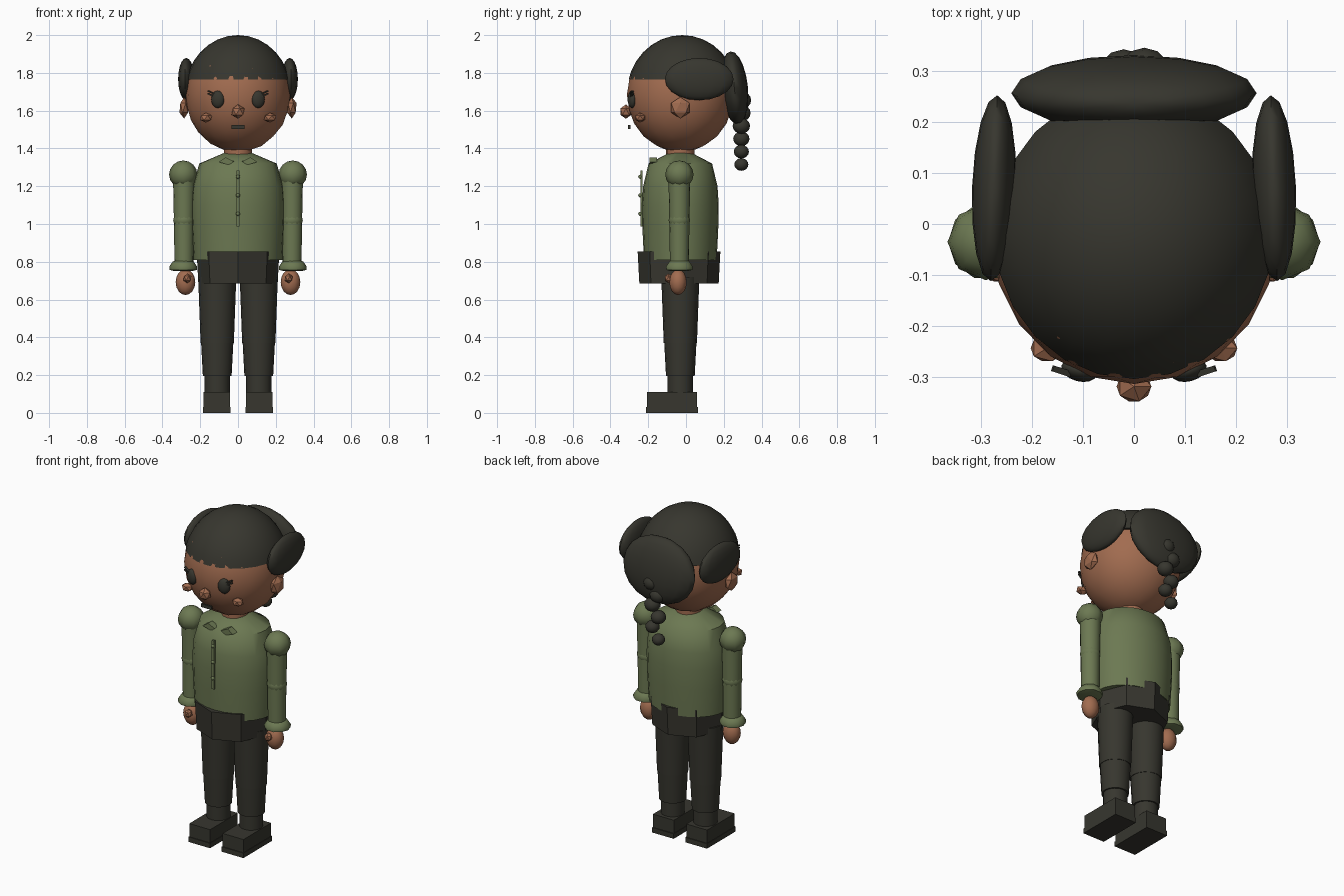
import bpy, bmesh, math
from mathutils import Vector, Matrix, Euler

old = bpy.data.objects.get("Cube")
if old:
    bpy.data.objects.remove(old, do_unlink=True)

CY = -0.03  # depth of the body axis


def material(name, rgb):
    m = bpy.data.materials.new(name)
    m.use_nodes = True
    m.diffuse_color = (*rgb, 1)
    bsdf = next(n for n in m.node_tree.nodes if n.type == 'BSDF_PRINCIPLED')
    bsdf.inputs["Base Color"].default_value = (*rgb, 1)
    return m


SKIN = material("warm skin", (0.36, 0.15, 0.08))
GREEN = material("sage green knit", (0.15, 0.19, 0.085))
DARK = material("charcoal", (0.038, 0.037, 0.028))


def finish(name, bm, mat, smooth=40):
    bmesh.ops.recalc_face_normals(bm, faces=bm.faces)
    me = bpy.data.meshes.new(name)
    bm.to_mesh(me)
    bm.free()
    me.materials.append(mat)
    ob = bpy.data.objects.new(name, me)
    bpy.context.collection.objects.link(ob)
    if smooth:
        bpy.ops.object.select_all(action='DESELECT')
        ob.select_set(True)
        bpy.context.view_layer.objects.active = ob
        bpy.ops.object.shade_smooth_by_angle(angle=math.radians(smooth))
    return ob


def placed(loc, size, rot=(0, 0, 0)):
    turn = Euler([math.radians(a) for a in rot]).to_matrix().to_4x4()
    return Matrix.Translation(loc) @ turn @ Matrix.Diagonal((*size, 1))


def ball(name, mat, loc, size, rot=(0, 0, 0), seg=16, rings=10, smooth=60):
    bm = bmesh.new()
    bmesh.ops.create_uvsphere(bm, u_segments=seg, v_segments=rings, radius=1,
                              matrix=placed(loc, size, rot))
    return finish(name, bm, mat, smooth)


def gem(name, mat, loc, size, rot=(0, 0, 0), sub=1, smooth=0):
    bm = bmesh.new()
    bmesh.ops.create_icosphere(bm, subdivisions=sub, radius=1, matrix=placed(loc, size, rot))
    return finish(name, bm, mat, smooth)


def box(name, mat, loc, size, rot=(0, 0, 0)):
    bm = bmesh.new()
    bmesh.ops.create_cube(bm, size=1, matrix=placed(loc, size, rot))
    return finish(name, bm, mat, 0)


def lathe(name, mat, x, y, profile, depth=1.0, seg=16, smooth=40):
    """Closed stack of elliptical rings from (radius, height) pairs."""
    bm = bmesh.new()
    rings = []
    for r, z in profile:
        angles = [math.tau * i / seg for i in range(seg)]
        rings.append([bm.verts.new((x + r * math.cos(a), y + r * depth * math.sin(a), z))
                      for a in angles])
    for a, b in zip(rings, rings[1:]):
        for i in range(seg):
            j = (i + 1) % seg
            bm.faces.new((a[i], a[j], b[j], b[i]))
    bm.faces.new(rings[0])
    bm.faces.new(rings[-1])
    return finish(name, bm, mat, smooth)


# Head and hair cap cut off level at the fringe
gem("head", SKIN, (0, CY, 1.685), (0.278, 0.283, 0.305), sub=3, smooth=60)
bm = bmesh.new()
bmesh.ops.create_uvsphere(bm, u_segments=24, v_segments=16, radius=1,
                          matrix=placed((0, -0.02, 1.69), (0.283, 0.293, 0.31)))
cut = bmesh.ops.bisect_plane(bm, geom=bm.verts[:] + bm.edges[:] + bm.faces[:],
                             plane_co=(0, 0, 1.765), plane_no=(0, 0, 1), clear_inner=True)
bmesh.ops.contextual_create(bm, geom=[e for e in cut["geom_cut"]
                                      if isinstance(e, bmesh.types.BMEdge)])
finish("hair_cap", bm, DARK, 50)

# Back bun and braid
ball("back_bun", DARK, (0, 0.256, 1.72), (0.24, 0.072, 0.195), (6, 0, 0))
for i in range(6):
    r = 0.052 - 0.003 * i
    ball(f"braid_bead_{i + 1}", DARK, (0.02 * (-1) ** i, 0.293, 1.655 - 0.068 * i),
         (r, r, r * 0.9), seg=12, rings=8)

# Face, neck
gem("nose", SKIN, (0, -0.318, 1.595), (0.038, 0.034, 0.038))
box("mouth", DARK, (0, -0.3, 1.513), (0.07, 0.012, 0.02))
lathe("neck", SKIN, 0, CY, [(0.075, 1.33), (0.075, 1.42)])

# Sweater, button strip and hips
lathe("sweater", GREEN, 0, CY,
      [(0.235, 0.81), (0.245, 0.98), (0.248, 1.1), (0.24, 1.2), (0.205, 1.32), (0.07, 1.378)],
      depth=0.82, seg=24, smooth=50)
box("button_strip", GREEN, (0, -0.235, 1.135), (0.016, 0.012, 0.295))
for i in range(3):
    gem(f"button_{i + 1}", GREEN, (0, -0.243, 1.25 - 0.098 * i), (0.011, 0.01, 0.011), sub=2, smooth=60)
lathe("hips", DARK, 0, -0.037, [(0.21, 0.685), (0.219, 0.855)], seg=8, smooth=0)

for side, s in (("left", 1), ("right", -1)):
    # Hair and face details
    ball(f"{side}_side_bun", DARK, (s * 0.274, 0.07, 1.767), (0.043, 0.182, 0.112), (0, 0, s * 2))
    gem(f"{side}_ear", SKIN, (s * 0.285, CY, 1.615), (0.028, 0.057, 0.057))
    gem(f"{side}_cheek", SKIN, (s * 0.17, -0.243, 1.563), (0.036, 0.03, 0.026))
    ball(f"{side}_eye", DARK, (s * 0.107, -0.286, 1.66), (0.036, 0.022, 0.046), (0, 0, s * 15))
    for k in range(2):
        box(f"{side}_lash_{k + 1}", DARK, (s * 0.142, -0.288, 1.682 + 0.014 * k),
            (0.04, 0.012, 0.007), (0, s * -25, s * 18))

    # Collar flap
    bm = bmesh.new()
    flap = [(0.022, 1.332), (0.066, 1.353), (0.102, 1.328), (0.045, 1.312)]
    face = bm.faces.new([bm.verts.new((s * x, -0.194, z)) for x, z in flap])
    new = bmesh.ops.extrude_face_region(bm, geom=[face])["geom"]
    for v in new:
        if isinstance(v, bmesh.types.BMVert):
            v.co.y += 0.04
    finish(f"{side}_collar", bm, GREEN, 0)

    # Arm
    ax, ay = s * 0.286, -0.035
    ball(f"{side}_shoulder", GREEN, (s * 0.29, ay, 1.262), (0.075, 0.075, 0.074), seg=8, rings=8, smooth=80)
    lathe(f"{side}_sleeve", GREEN, ax, ay, [(0.05, 0.78), (0.053, 1.0), (0.058, 1.25)])
    ball(f"{side}_elbow", GREEN, (ax, ay, 1.02), (0.057, 0.057, 0.05), seg=12, rings=8)
    lathe(f"{side}_cuff", GREEN, s * 0.29, ay,
          [(0.045, 0.75), (0.072, 0.757), (0.074, 0.774), (0.055, 0.802), (0.045, 0.805)], seg=10)
    ball(f"{side}_hand", SKIN, (s * 0.278, -0.042, 0.692), (0.052, 0.046, 0.068), seg=12, rings=8)
    gem(f"{side}_thumb", SKIN, (s * 0.268, -0.092, 0.712), (0.024, 0.024, 0.026))

    # Leg and shoe
    lx = s * 0.11
    lathe(f"{side}_thigh", DARK, lx, CY, [(0.088, 0.37), (0.101, 0.72)])
    lathe(f"{side}_shin", DARK, lx, CY, [(0.076, 0.195), (0.086, 0.385)])
    lathe(f"{side}_ankle", DARK, lx, CY, [(0.067, 0.09), (0.067, 0.21)])
    box(f"{side}_shoe", DARK, (s * 0.112, -0.075, 0.06), (0.14, 0.265, 0.1))
    box(f"{side}_sole", DARK, (s * 0.112, -0.075, 0.015), (0.146, 0.275, 0.03))
